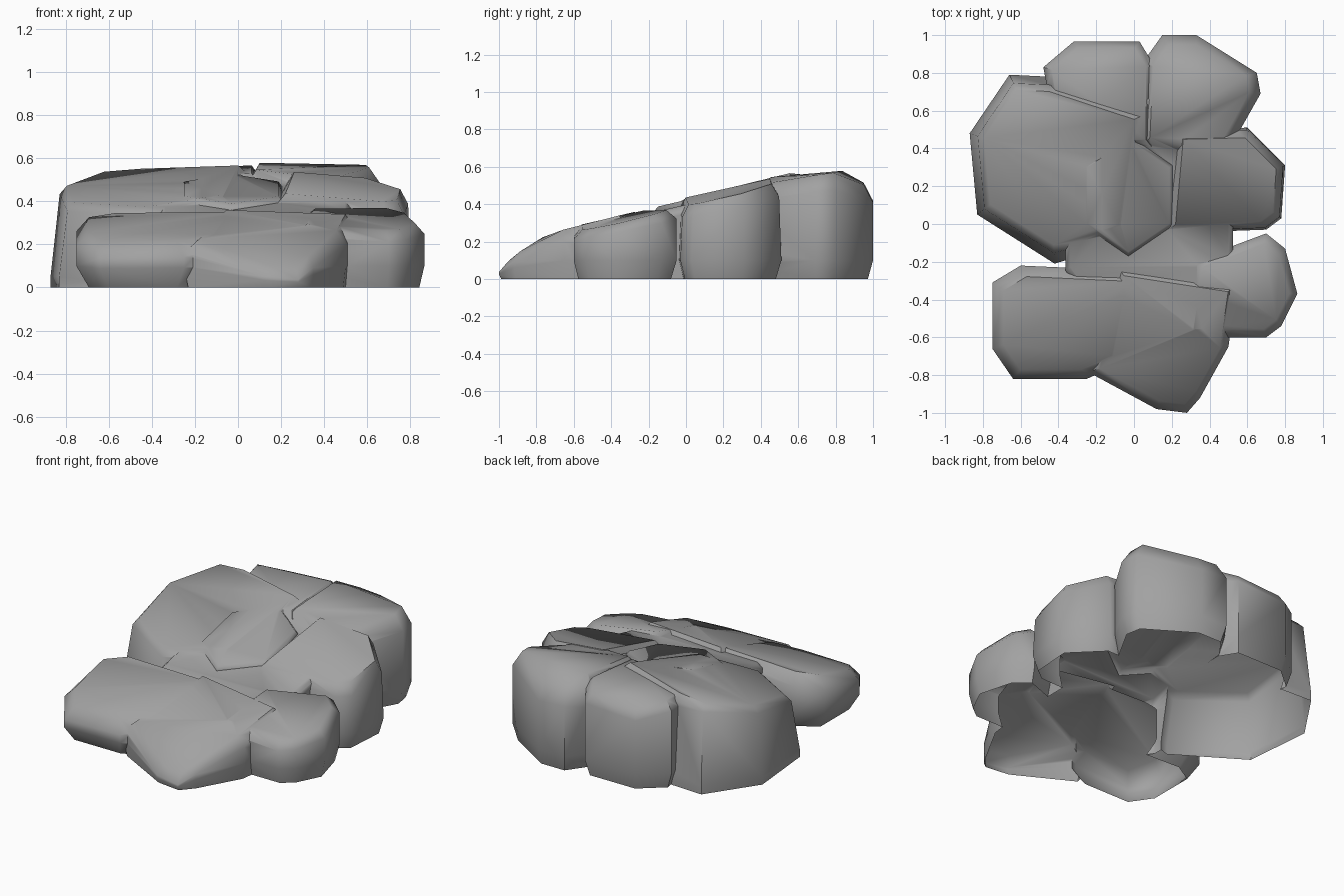
import bpy
import bmesh
from math import cos, sin, pi
from mathutils import Vector

cube = bpy.data.objects.get("Cube")
if cube:
    bpy.data.objects.remove(cube, do_unlink=True)

stone = bpy.data.materials.new("stone grey")
stone.use_nodes = True
GREY = (0.36, 0.36, 0.36, 1)
stone.diffuse_color = GREY
stone.node_tree.nodes["Principled BSDF"].inputs["Base Color"].default_value = GREY

# Long sloping surface shared by all boulders: (y, height)
SLOPE = [(-1, .05), (-.9, .14), (-.74, .24), (-.53, .3), (.55, .55), (.78, .59), (1, .48)]


def slope(y):
    y = max(-1, min(1, y))
    for (y0, z0), (y1, z1) in zip(SLOPE, SLOPE[1:]):
        if y <= y1:
            return z0 + (z1 - z0) * (y - y0) / (y1 - y0)


def polygon(sides, centre, radii):
    """Regular outline stretched to two radii, with flat sides facing the axes."""
    angles = [(i + .5) * 2 * pi / sides for i in range(sides)]
    return [(centre[0] + radii[0] * cos(a), centre[1] + radii[1] * sin(a)) for a in angles]


def boulder(name, outline, base=.9, belly=.1, shoulder=.85, crown=.82,
            lift=0, tilt=0, taper=1):
    """Convex faceted boulder: base ring, belly, shoulder and sloping crown."""
    bm = bmesh.new()
    mid = sum((Vector(p) for p in outline), Vector((0, 0))) / len(outline)
    for p in outline:
        for scale, height in ((base, 0), (1, belly), (taper, shoulder), (crown, 1)):
            q = mid + (Vector(p) - mid) * scale
            top = max(slope(q.y) + lift + tilt * (q.x - mid.x), .03)
            z = min(belly, top * .5) if height == belly else top * height
            bm.verts.new((q.x, q.y, z))
    hull = bmesh.ops.convex_hull(bm, input=bm.verts)
    loose = {g for g in hull["geom_interior"] + hull["geom_unused"]
             if isinstance(g, bmesh.types.BMVert)}
    bmesh.ops.delete(bm, geom=list(loose), context='VERTS')
    bmesh.ops.recalc_face_normals(bm, faces=bm.faces)
    mesh = bpy.data.meshes.new(name)
    bm.to_mesh(mesh)
    bm.free()
    ob = bpy.data.objects.new(name, mesh)
    bpy.context.collection.objects.link(ob)
    mesh.materials.append(stone)
    return ob


# Core that ties the boulders together, and the raised slab in its middle
rock = boulder("rock_cluster", polygon(8, (.08, .03), (.48, .72)),
               base=1, shoulder=.93, crown=.94, lift=-.025)
slab = boulder("middle_slab", polygon(6, (-.03, .15), (.27, .32)),
               base=1, shoulder=.95, crown=.93)

# Back row of boulders
back_right = boulder(
    "back_right_boulder",
    [(-.87, .48), (-.66, .79), (-.45, .78), (.1, .6), (0, -.08), (-.42, -.21), (-.83, .05)],
    base=1, belly=.05, shoulder=.92, lift=-.025, tilt=.09, taper=.9)
back_middle = boulder(
    "back_middle_boulder",
    [(-.48, .83), (-.32, .965), (.03, .965), (.1, .85), (.1, .4), (-.4, .4)],
    shoulder=.92, crown=.86, lift=-.01, tilt=.06)
back_left = boulder(
    "back_left_boulder",
    [(.05, .86), (.15, 1), (.33, 1), (.65, .8), (.67, .69), (.45, .3), (.03, .4)],
    tilt=-.07)

# Left side boulders
left = boulder(
    "left_boulder",
    [(.6, .51), (.8, .31), (.78, .03), (.7, -.03), (.15, -.05), (.2, .5)],
    lift=-.015, tilt=-.09, taper=.96)
front_left = boulder(
    "front_left_boulder",
    [(.3, -.2), (.7, -.05), (.8, -.13), (.865, -.37), (.78, -.54), (.7, -.6), (.25, -.6)],
    lift=-.025, tilt=-.08)

# Front boulders
front = boulder(
    "front_boulder",
    [(-.25, -.78), (.12, -.98), (.28, -1), (.35, -.92), (.5, -.65), (.55, -.3), (-.1, -.2)],
    base=.96, shoulder=.75, crown=.85)
front_right = boulder(
    "front_right_boulder",
    [(-.75, -.31), (-.6, -.22), (.05, -.25), (-.05, -.73), (-.25, -.82), (-.64, -.82),
     (-.75, -.66)],
    base=.82, shoulder=.78, lift=-.01, tilt=.02)

# Fuse the boulders into one skin
parts = [slab, back_right, back_middle, back_left, left, front_left, front, front_right]
for part in parts:
    mod = rock.modifiers.new(part.name, 'BOOLEAN')
    mod.operation = 'UNION'
    mod.solver = 'EXACT'
    mod.object = part
bpy.context.view_layer.update()
fused = bpy.data.meshes.new_from_object(
    rock.evaluated_get(bpy.context.evaluated_depsgraph_get()))
rock.modifiers.clear()
rock.data = fused
for part in parts:
    bpy.data.objects.remove(part, do_unlink=True)

# Hollow, open underside
bm = bmesh.new()
bm.from_mesh(fused)
bmesh.ops.remove_doubles(bm, verts=bm.verts, dist=.0005)
openings = [f for f in bm.faces if all(v.co.z < .003 for v in f.verts)]
bmesh.ops.delete(bm, geom=openings, context='FACES')
bm.to_mesh(fused)
bm.free()
fused.materials.clear()
fused.materials.append(stone)

# Soft worn shading with crisp creases
bpy.ops.object.select_all(action='DESELECT')
rock.select_set(True)
bpy.context.view_layer.objects.active = rock
bpy.ops.object.shade_smooth_by_angle(angle=.9)
